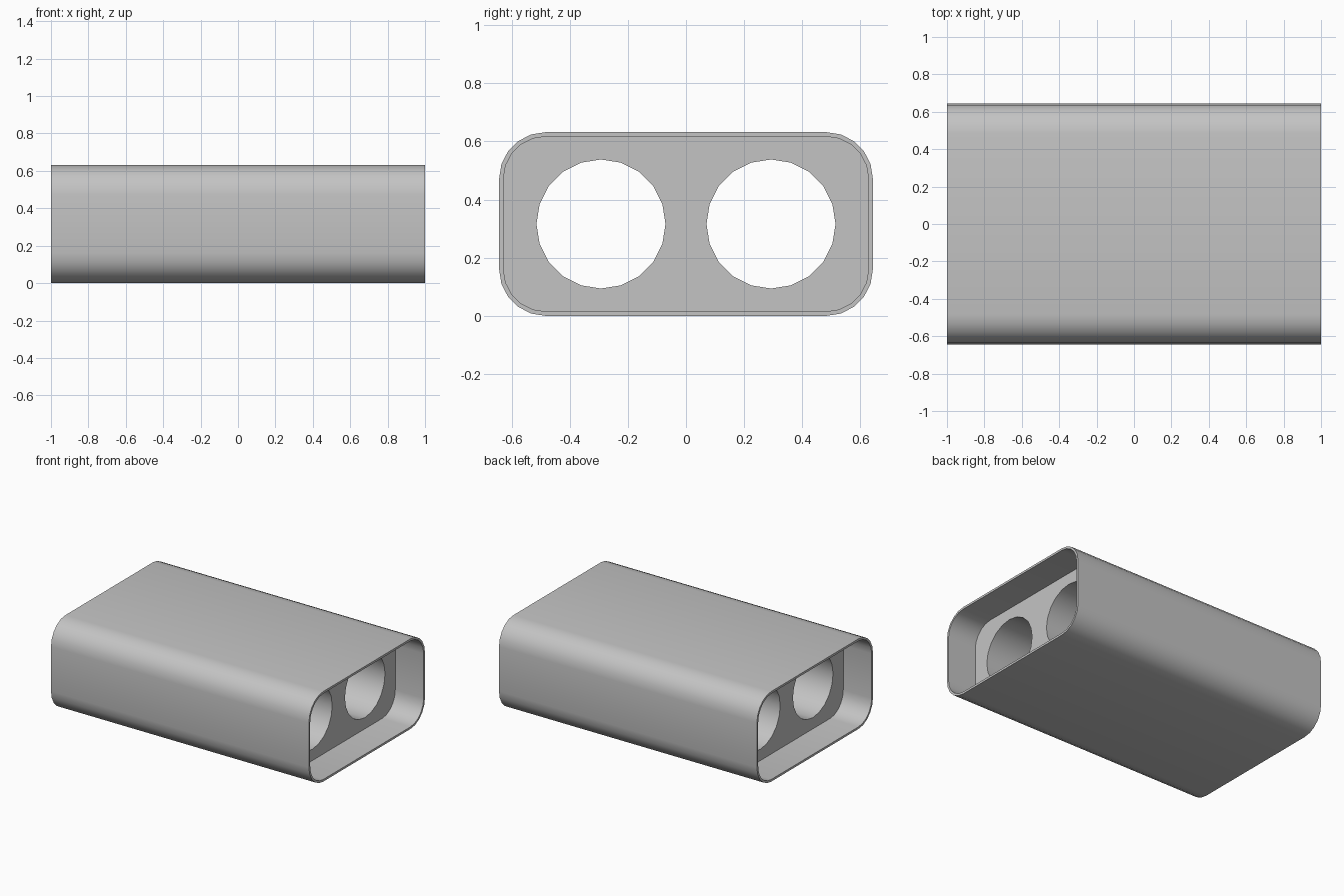
import bpy
import bmesh
from math import sin, cos, pi, radians

cube = bpy.data.objects.get("Cube")
if cube:
    bpy.data.objects.remove(cube)

HALF_LENGTH = 1.0
HALF_WIDTH = 0.643
HALF_HEIGHT = 0.316
CORNER = 0.16
WALL = 0.015
RECESS = 0.22
HOLE_RADIUS = 0.222
HOLE_OFFSET = 0.2925
STEPS = 5  # segments per quarter turn

grey = bpy.data.materials.new("plain grey")
grey.use_nodes = True
colour = (0.55, 0.55, 0.55, 1)
grey.diffuse_color = colour
grey.node_tree.nodes["Principled BSDF"].inputs["Base Color"].default_value = colour


def rounded_outline(half_y, half_z, radius, centre_y=0):
    """Rounded rectangle in the YZ plane; a circle if the radius fills it."""
    points = []
    for quarter, (sy, sz) in enumerate([(1, 1), (-1, 1), (-1, -1), (1, -1)]):
        for i in range(STEPS + 1):
            angle = (quarter + i / STEPS) * pi / 2
            points.append((centre_y + sy * (half_y - radius) + radius * cos(angle),
                           HALF_HEIGHT + sz * (half_z - radius) + radius * sin(angle)))
    return points


def extrude_outlines(name, outlines, half_length):
    """Fill the area between the outlines and extrude it along X."""
    bm = bmesh.new()
    for outline in outlines:
        verts = [bm.verts.new((-half_length, y, z)) for y, z in outline]
        for a, b in zip(verts, verts[1:] + verts[:1]):
            bm.edges.new((a, b))
    bmesh.ops.remove_doubles(bm, verts=bm.verts[:], dist=0.0001)
    bmesh.ops.triangle_fill(bm, edges=bm.edges[:], use_beauty=True, normal=(1, 0, 0))
    extruded = bmesh.ops.extrude_face_region(bm, geom=bm.faces[:], use_keep_orig=True)
    moved = [v for v in extruded["geom"] if isinstance(v, bmesh.types.BMVert)]
    bmesh.ops.translate(bm, verts=moved, vec=(2 * half_length, 0, 0))
    bmesh.ops.recalc_face_normals(bm, faces=bm.faces[:])
    mesh = bpy.data.meshes.new(name)
    bm.to_mesh(mesh)
    bm.free()
    mesh.materials.append(grey)
    obj = bpy.data.objects.new(name, mesh)
    bpy.context.collection.objects.link(obj)
    bpy.ops.object.select_all(action='DESELECT')
    obj.select_set(True)
    bpy.context.view_layer.objects.active = obj
    bpy.ops.object.shade_smooth_by_angle(angle=radians(35))
    return obj


# Thin outer sleeve, open at both ends
outer = rounded_outline(HALF_WIDTH, HALF_HEIGHT, CORNER)
inner = rounded_outline(HALF_WIDTH - WALL, HALF_HEIGHT - WALL, CORNER - WALL)
extrude_outlines("outer_sleeve", [outer, inner], HALF_LENGTH)

# Recessed core with two round bores running through it
bores = [rounded_outline(HOLE_RADIUS, HOLE_RADIUS, HOLE_RADIUS, side * HOLE_OFFSET)
         for side in (-1, 1)]
extrude_outlines("bored_core", [inner] + bores, HALF_LENGTH - RECESS)
